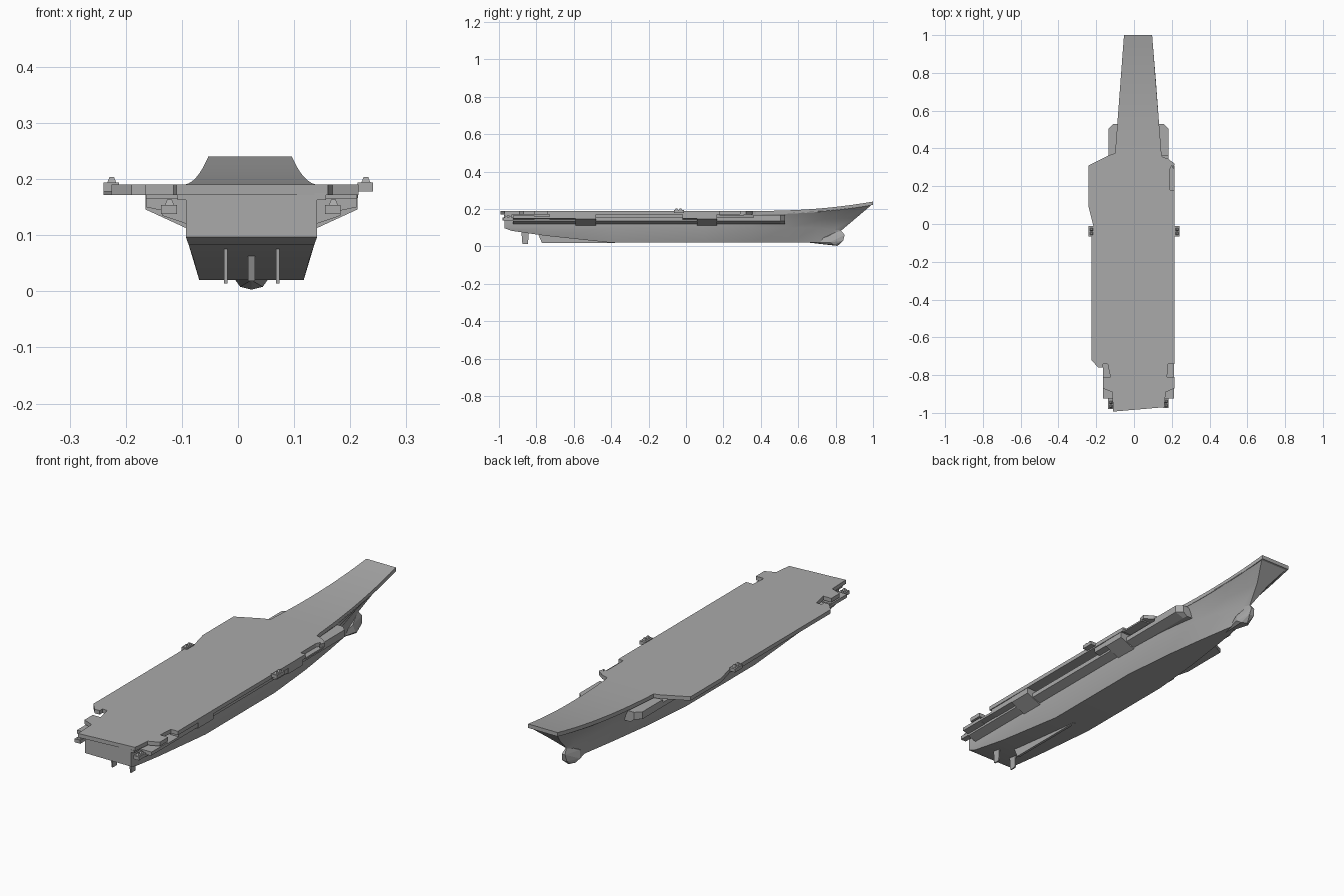
import bpy, bmesh, math

old = bpy.data.objects.get("Cube")
if old:
    bpy.data.objects.remove(old, do_unlink=True)

CX = 0.024       # centreline of the hull
TOP = 0.19       # flight deck level
SLAB = 0.018     # flight deck thickness

grey = bpy.data.materials.new("hull_grey")
grey.use_nodes = True
grey.diffuse_color = (0.4, 0.4, 0.4, 1)
grey.node_tree.nodes["Principled BSDF"].inputs["Base Color"].default_value = (0.4, 0.4, 0.4, 1)


def finish(name, bm, smooth=False):
    bmesh.ops.remove_doubles(bm, verts=bm.verts, dist=0.0001)
    bmesh.ops.recalc_face_normals(bm, faces=bm.faces)
    mesh = bpy.data.meshes.new(name)
    bm.to_mesh(mesh)
    bm.free()
    mesh.materials.append(grey)
    ob = bpy.data.objects.new(name, mesh)
    bpy.context.collection.objects.link(ob)
    if smooth:
        bpy.ops.object.select_all(action='DESELECT')
        ob.select_set(True)
        bpy.context.view_layer.objects.active = ob
        bpy.ops.object.shade_smooth_by_angle(angle=math.radians(25))
    return ob


def loft(name, rings, smooth=False):
    """Skin closed rings of equal length and cap both ends."""
    bm = bmesh.new()
    vs = [[bm.verts.new(p) for p in r] for r in rings]
    n = len(vs[0])
    for a, b in zip(vs, vs[1:]):
        for i in range(n):
            j = (i + 1) % n
            bm.faces.new((a[i], a[j], b[j], b[i]))
    bm.faces.new(vs[0])
    bm.faces.new(vs[-1])
    return finish(name, bm, smooth)


def prism(name, outline, z0, z1):
    return loft(name, [[(x, y, z) for x, y in outline] for z in (z0, z1)])


def box(name, x0, x1, y0, y1, z0, z1):
    return prism(name, [(x0, y0), (x1, y0), (x1, y1), (x0, y1)], z0, z1)


def hull_ring(y, ytop, zk, wb, zc, wc, wt, zt):
    side = [(wb, y, zk), (wc, y, zc),
            (wc + (wt - wc) * 0.38, y + (ytop - y) * 0.5, (zc + zt) / 2), (wt, ytop, zt)]
    return ([(CX + x, b, c) for x, b, c in side]
            + [(CX - x, b, c) for x, b, c in reversed(side)])


# Hull: low y, deck y, keel z, keel half width, chine z, chine and deck half width, deck z
W = 0.117
loft("hull", [hull_ring(*r) for r in [
    (-0.97, -0.97, 0.097, W, 0.1, W, W, 0.174),
    (-0.93, -0.93, 0.083, 0.112, 0.1, W, W, 0.174),
    (-0.75, -0.75, 0.057, 0.103, 0.1, W, W, 0.174),
    (-0.4, -0.4, 0.02, 0.093, 0.1, W, W, 0.174),
    (0.1, 0.1, 0.02, 0.093, 0.1, W, W, 0.174),
    (0.35, 0.35, 0.02, 0.07, 0.1, 0.107, 0.119, 0.174),
    (0.55, 0.57, 0.02, 0.042, 0.1, 0.075, 0.106, 0.18),
    (0.7, 0.77, 0.02, 0.018, 0.1, 0.037, 0.091, 0.192),
    (0.79, 0.9, 0.02, 0.006, 0.09, 0.013, 0.08, 0.208),
    (0.83, 0.997, 0.03, 0.001, 0.085, 0.002, 0.072, 0.226)]], True)

# Bulb under the bow
bm = bmesh.new()
for x, y, z in [(0, 0.66, 0.02), (0, 0.81, 0.003), (0.02, 0.79, 0.008), (0.03, 0.77, 0.022),
                (0.012, 0.84, 0.03), (0.008, 0.848, 0.062), (0, 0.825, 0.09), (0.022, 0.76, 0.055)]:
    for s in (-1, 1):
        bm.verts.new((CX + s * x, y, z))
bmesh.ops.remove_doubles(bm, verts=bm.verts, dist=0.0001)
bmesh.ops.convex_hull(bm, input=bm.verts)
finish("bow_bulb", bm)

# Skeg and rudders
loft("skeg", [[(x, -0.79, 0.065), (x, -0.77, 0.018), (x, -0.38, 0.018), (x, -0.38, 0.065)]
              for x in (CX - 0.006, CX + 0.006)])
for side, x in (("right", -0.022), ("left", 0.071)):
    loft(side + "_rudder", [[(a, -0.875, 0.014), (a, -0.845, 0.014), (a, -0.84, 0.08),
                             (a, -0.88, 0.08)] for a in (x - 0.003, x + 0.003)])

# Main flight deck
prism("flight_deck", [
    (0.145, 0.375), (0.15, 0.355), (0.18, 0.345), (0.215, 0.32), (0.208, 0.29), (0.2, 0.31),
    (0.19, 0.29), (0.19, 0.18), (0.215, 0.18), (0.215, -0.74), (0.18, -0.74), (0.175, -0.81),
    (0.215, -0.81), (0.215, -0.87), (0.168, -0.89), (0.16, -0.97), (-0.11, -0.993),
    (-0.115, -0.89), (-0.165, -0.87), (-0.165, -0.81), (-0.125, -0.81), (-0.14, -0.74),
    (-0.165, -0.74), (-0.165, -0.76), (-0.19, -0.76), (-0.225, -0.72), (-0.225, -0.03),
    (-0.215, -0.01), (-0.24, 0.09), (-0.24, 0.31), (-0.13, 0.365), (-0.1, 0.375)],
    TOP - SLAB, TOP)
box("elevator_ledge", 0.14, 0.214, 0.18, 0.31, 0.166, 0.173)
box("stern_beam", -0.108, 0.157, -0.972, -0.93, 0.163, 0.175)

# Ramp that curves up to the bow
rings = []
for i in range(13):
    t = i / 12
    y, z = 0.375 + 0.625 * t, TOP + 0.05 * t ** 2.2
    l, r = -0.1 + 0.047 * t, 0.145 - 0.049 * t
    rings.append([(l, y, z), (r, y, z), (r, y, z - SLAB), (l, y, z - SLAB)])
loft("ramp_deck", rings, True)


def sponson(name, s, y0, y1, outer, z_in, z_low, z_up, chamfer=0.0):
    """Side shelf with a sloping underside; s is the side."""
    def ring(y, w):
        prof = [(0.05, z_in), (0.115, z_in), (w, z_low), (w, z_up), (0.05, z_up)]
        return [(CX + s * x, y, z) for x, z in prof]
    rings = [ring(y0, outer), ring(y1 - chamfer, outer)]
    if chamfer:
        rings.append(ring(y1, outer - chamfer))
    loft(name, rings)


# Galleries and sponsons on both sides
for side, s in (("left", 1), ("right", -1)):
    sponson(side + "_gallery", s, -0.925, 0.36, 0.159, 0.12, 0.135, 0.155)
    sponson(side + "_fore_sponson", s, 0.36, 0.53, 0.159, 0.12, 0.135, 0.168, 0.025)
    sponson(side + "_aft_sponson", s, -0.59, -0.48, 0.189, 0.112, 0.146, 0.173)
    sponson(side + "_mid_sponson", s, 0.06, 0.165, 0.189, 0.112, 0.146, 0.173)
    sponson(side + "_aft_platform", s, -0.73, -0.59, 0.187, 0.135, 0.15, 0.173)
    sponson(side + "_mid_platform", s, -0.02, 0.06, 0.187, 0.135, 0.15, 0.173)
    sponson(side + "_quarter_platform", s, -0.925, -0.81, 0.188, 0.135, 0.15, 0.165)
    sponson(side + "_quarter_floor", s, -0.81, -0.73, 0.188, 0.14, 0.15, 0.16)

# Small gun mounts on their brackets
for name, x, y, z in (("left_mid", 0.228, -0.04, 0.178), ("right_mid", -0.225, -0.04, 0.178),
                      ("left_stern", 0.17, -0.95, 0.138), ("right_stern", -0.122, -0.955, 0.138)):
    box(name + "_bracket", x - 0.015, x + 0.013, y - 0.025, y + 0.03, z, z + 0.016)
    for k in (-0.011, 0.011):
        loft(name + "_gun", [[(x - w, y + k - w, h), (x + w, y + k - w, h),
                              (x + w, y + k + w, h), (x - w, y + k + w, h)]
                             for w, h in ((0.008, z + 0.016), (0.004, z + 0.026))])
